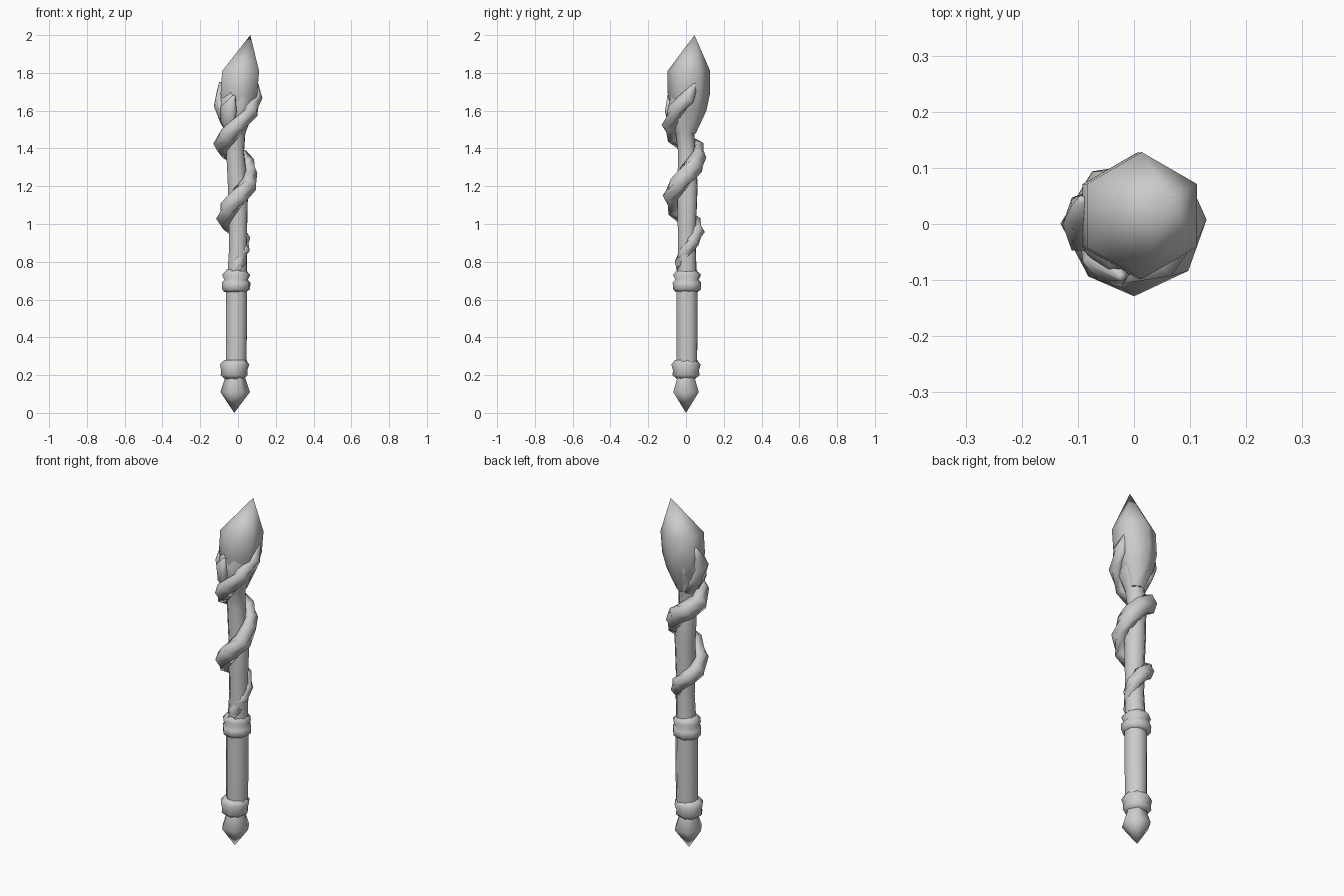
import bpy, bmesh, math
from mathutils import Vector

cube = bpy.data.objects.get("Cube")
if cube:
    bpy.data.objects.remove(cube, do_unlink=True)

grey = bpy.data.materials.new("plain grey")
grey.use_nodes = True
colour = (0.6, 0.6, 0.6, 1)
grey.diffuse_color = colour
grey.node_tree.nodes["Principled BSDF"].inputs["Base Color"].default_value = colour


def skin(name, rings, smooth):
    """Join equal-sided rings of points into a closed, smoothly shaded skin."""
    bm = bmesh.new()
    loops = [[bm.verts.new(p) for p in ring] for ring in rings]
    n = len(loops[0])
    for a, b in zip(loops, loops[1:]):
        for i in range(n):
            j = (i + 1) % n
            bm.faces.new((a[i], a[j], b[j], b[i]))
    bm.faces.new(loops[0][::-1])
    bm.faces.new(loops[-1])
    bmesh.ops.remove_doubles(bm, verts=bm.verts, dist=0.0008)
    bmesh.ops.recalc_face_normals(bm, faces=bm.faces)
    mesh = bpy.data.meshes.new(name)
    bm.to_mesh(mesh)
    bm.free()
    mesh.materials.append(grey)
    obj = bpy.data.objects.new(name, mesh)
    bpy.context.collection.objects.link(obj)
    bpy.ops.object.select_all(action="DESELECT")
    obj.select_set(True)
    bpy.context.view_layer.objects.active = obj
    bpy.ops.object.shade_smooth_by_angle(angle=math.radians(smooth))


def loft(name, levels, sides, turn=0, smooth=75):
    """Stack level polygons given as (x, y, z, radius)."""
    rings = []
    for x, y, z, r in levels:
        angles = [math.radians(turn) + math.tau * i / sides for i in range(sides)]
        rings.append([(x + r * math.cos(a), y + r * math.sin(a), z) for a in angles])
    skin(name, rings, smooth)


def vine(name, path, sides=6):
    """Wrap a flattened tube around the axis: (degrees, z, distance, half height, half depth)."""
    outs = [Vector((math.cos(math.radians(p[0])), math.sin(math.radians(p[0])), 0)) for p in path]
    mids = [out * p[2] + Vector((0, 0, p[1])) for out, p in zip(outs, path)]
    rings = []
    for i, (a, z, d, h, w) in enumerate(path):
        along = (mids[min(i + 1, len(mids) - 1)] - mids[max(i - 1, 0)]).normalized()
        out = (outs[i] - along * outs[i].dot(along)).normalized()
        side = along.cross(out)
        rings.append([mids[i] + out * w * math.cos(math.tau * k / sides)
                      + side * h * math.sin(math.tau * k / sides) for k in range(sides)])
    skin(name, rings, 80)


# Pointed pommel and the two collars around the grip
loft("pommel", [(-.02, 0, 0, 0), (-.015, 0, .11, .078), (-.015, 0, .2, .048)], 6, 0, 60)
loft("lower_collar", [(-.02, 0, .18, .05), (-.02, 0, .2, .073), (-.02, 0, .225, .07),
                      (-.018, 0, .255, .079), (-.015, 0, .28, .06)], 8, 10)
loft("grip", [(-.01, .005, .24, .058), (-.008, .005, .46, .06), (-.008, .005, .68, .059)], 8, 22)
loft("upper_collar", [(-.015, .005, .64, .06), (-.01, .005, .655, .077), (-.01, .005, .69, .078),
                      (-.01, .005, .705, .064), (-.01, .005, .73, .077), (-.01, .005, .76, .05)], 8, 15)

# Shaft, leaning slightly, pinched at the neck and flaring into a cup
loft("shaft", [(-.005, .005, .72, .055), (0, .005, .88, .05), (0, .005, 1.0, .052),
               (0, .008, 1.2, .057), (-.015, .005, 1.38, .05), (-.01, -.005, 1.48, .052),
               (-.01, -.005, 1.56, .085), (-.01, .0, 1.63, .098), (0, .01, 1.7, .09)], 8, 20)

# Vine winding counter-clockwise up the shaft, ending as a claw
vine("winding_vine", [
    (-130, .74, .03, .035, .03), (-75, .8, .036, .035, .026), (0, .86, .036, .035, .026),
    (50, .91, .048, .04, .034), (90, .96, .062, .045, .038), (135, 1.0, .064, .045, .04),
    (180, 1.03, .072, .05, .044), (225, 1.08, .076, .052, .044),
    (275, 1.15, .08, .052, .044), (325, 1.21, .074, .05, .042), (370, 1.27, .064, .055, .04),
    (405, 1.31, .064, .055, .042), (440, 1.35, .067, .055, .042), (490, 1.39, .076, .055, .044),
    (540, 1.425, .085, .055, .046), (590, 1.47, .08, .05, .044), (630, 1.525, .085, .045, .044),
    (680, 1.6, .092, .045, .036), (725, 1.67, .098, .045, .032), (750, 1.75, .11, .01, .012)])

# Claws that hold the crystal
vine("left_claw", [(160, 1.48, .03, .04, .03), (175, 1.55, .068, .06, .03),
                   (180, 1.63, .094, .055, .034), (165, 1.7, .095, .03, .022),
                   (155, 1.75, .103, .008, .008)])
vine("front_claw", [(225, 1.48, .04, .04, .03), (228, 1.55, .078, .05, .032),
                    (238, 1.61, .092, .05, .028), (258, 1.68, .096, .008, .008)])

# Six-sided crystal with an off-centre tip
loft("crystal", [(0, .012, 1.48, .04), (0, .016, 1.6, .092), (.005, .015, 1.69, .112),
                 (.014, .015, 1.81, .113), (.065, .045, 2.0, 0)], 6, 30, 65)
